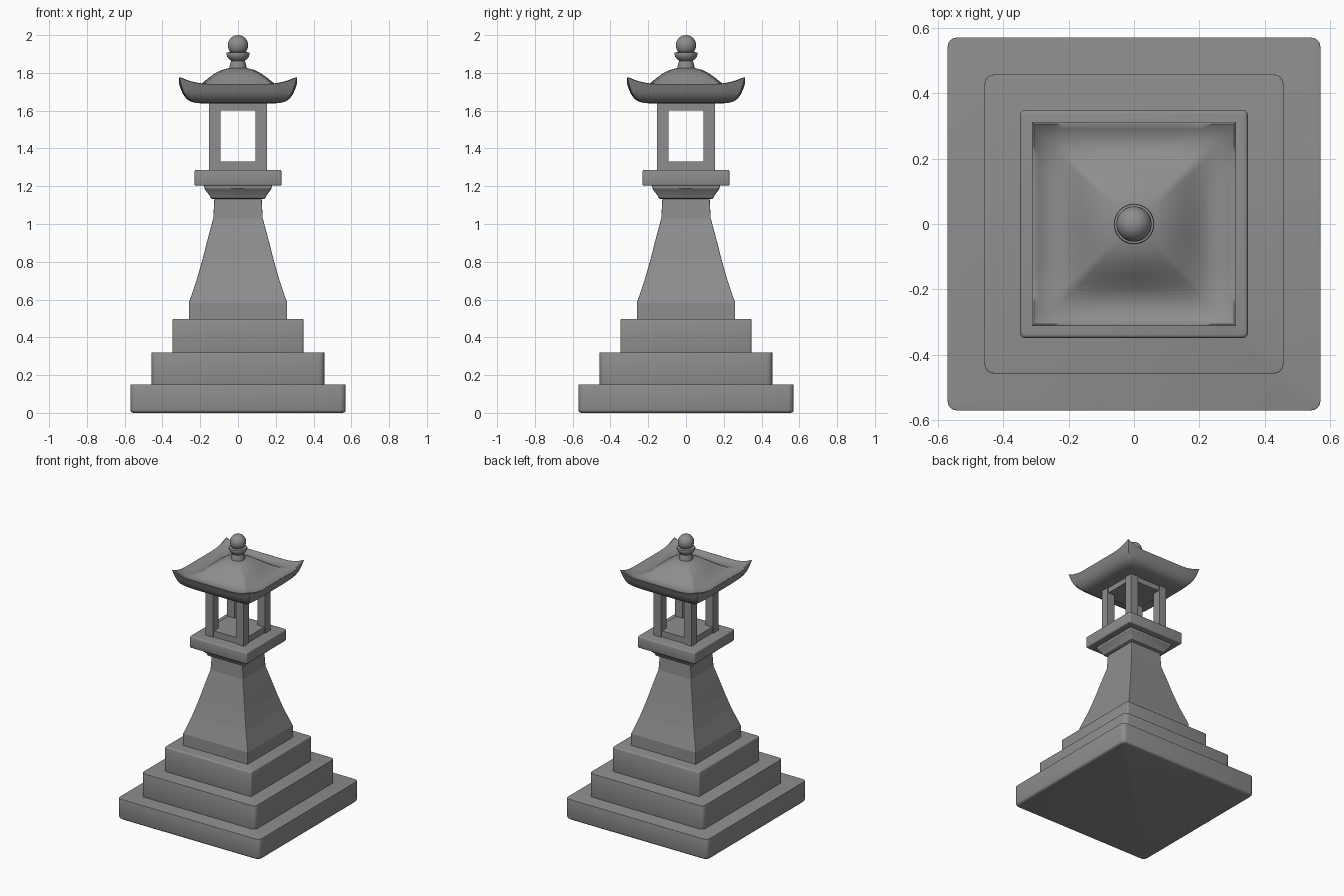
import bpy, bmesh, math

if "Cube" in bpy.data.objects:
    bpy.data.objects.remove(bpy.data.objects["Cube"])

stone = bpy.data.materials.new("grey stone")
stone.diffuse_color = (0.27, 0.27, 0.27, 1)
stone.use_nodes = True
stone.node_tree.nodes["Principled BSDF"].inputs["Base Color"].default_value = stone.diffuse_color


def finish(name, bm, smooth=None):
    bmesh.ops.recalc_face_normals(bm, faces=bm.faces)
    me = bpy.data.meshes.new(name)
    bm.to_mesh(me)
    bm.free()
    me.materials.append(stone)
    ob = bpy.data.objects.new(name, me)
    bpy.context.collection.objects.link(ob)
    if smooth:
        bpy.ops.object.select_all(action='DESELECT')
        ob.select_set(True)
        bpy.context.view_layer.objects.active = ob
        bpy.ops.object.shade_smooth_by_angle(angle=math.radians(smooth))
    return ob


def loft(name, rings, smooth=None):
    """Skin a list of closed rings of points and cap both ends."""
    bm = bmesh.new()
    vs = [[bm.verts.new(p) for p in ring] for ring in rings]
    n = len(vs[0])
    for a, b in zip(vs, vs[1:]):
        for i in range(n):
            j = (i + 1) % n
            bm.faces.new((a[i], a[j], b[j], b[i]))
    bm.faces.new(vs[0][::-1])
    bm.faces.new(vs[-1])
    return finish(name, bm, smooth)


def rounded_square(h, z, r, steps=4):
    """Square ring of half width h with corner radius r."""
    pts = []
    for k in range(4):
        a0 = k * math.pi / 2
        cx = (h - r) * (1 if k in (0, 3) else -1)
        cy = (h - r) * (1 if k in (0, 1) else -1)
        for s in range(steps + 1):
            a = a0 + s / steps * math.pi / 2
            pts.append((cx + r * math.cos(a), cy + r * math.sin(a), z))
    return pts


def square_loft(name, profile, r, smooth=None):
    return loft(name, [rounded_square(h, z, r) for h, z in profile], smooth)


def slab(name, h, z0, z1, r, low, high):
    """Square slab with softened bottom and top edges."""
    prof = []
    for s in range(4):
        a = s / 3 * math.pi / 2
        prof.append((h - low * (1 - math.sin(a)), z0 + low * (1 - math.cos(a))))
    for s in range(4):
        a = s / 3 * math.pi / 2
        prof.append((h - high * (1 - math.cos(a)), z1 - high * (1 - math.sin(a))))
    return square_loft(name, prof, r, 40)


def box(name, x0, x1, y0, y1, z0, z1):
    return loft(name, [[(x0, y0, z), (x1, y0, z), (x1, y1, z), (x0, y1, z)]
                       for z in (z0, z1)])


# Stepped base
slab("base_step_bottom", 0.57, 0.0, 0.15, 0.03, 0.016, 0.002)
slab("base_step_middle", 0.457, 0.14, 0.32, 0.03, 0.002, 0.002)
slab("base_step_top", 0.348, 0.31, 0.498, 0.014, 0.002, 0.01)

# Flared shaft
square_loft("shaft", [(0.26, 0.49), (0.26, 0.583), (0.217, 0.71), (0.186, 0.82),
                      (0.158, 0.93), (0.131, 1.03), (0.125, 1.14)], 0.004)

# Collar and platform under the light chamber
square_loft("collar", [(0.138, 1.133), (0.146, 1.138), (0.15, 1.15),
                       (0.178, 1.187), (0.18, 1.21)], 0.008, 30)
slab("platform", 0.23, 1.203, 1.286, 0.01, 0.008, 0.008)

# Light chamber: sill, lintel and four posts
box("chamber_sill", -0.146, 0.146, -0.146, 0.146, 1.28, 1.33)
box("chamber_lintel", -0.146, 0.146, -0.146, 0.146, 1.60, 1.66)
for i, (sx, sy) in enumerate(((1, 1), (-1, 1), (-1, -1), (1, -1))):
    xs, ys = sorted((sx * 0.093, sx * 0.153)), sorted((sy * 0.093, sy * 0.153))
    box(f"post_{i + 1}", *xs, *ys, 1.28, 1.66)


# Roof: upturned eaves with raised corners and a soft dome
def roof_ring(r, z, lift, roundness, n=20):
    pts = []
    for k in range(4):
        ca, sa = round(math.cos(k * math.pi / 2)), round(math.sin(k * math.pi / 2))
        for i in range(n):
            t = -1 + 2 * i / n
            a = t * math.pi / 4
            x = r * (1 + (math.cos(a) - 1) * roundness)
            y = r * (t + (math.sin(a) - t) * roundness)
            up = lift * max(0.0, (abs(t) - 0.5) / 0.5) ** 2
            pts.append((ca * x - sa * y, sa * x + ca * y, z + up))
    return pts


roof = [(0.10, 1.638, 0, 0), (0.19, 1.638, 0, 0), (0.225, 1.641, 0, 0),
        (0.25, 1.648, 0.004, 0), (0.272, 1.662, 0.01, 0), (0.289, 1.684, 0.018, 0),
        (0.301, 1.71, 0.027, 0), (0.310, 1.735, 0.036, 0), (0.312, 1.74, 0.036, 0),
        (0.305, 1.742, 0.035, 0), (0.29, 1.733, 0.026, 0), (0.265, 1.725, 0.016, 0),
        (0.24, 1.724, 0.007, 0.04), (0.215, 1.731, 0.002, 0.1), (0.19, 1.746, 0, 0.2),
        (0.165, 1.766, 0, 0.32), (0.14, 1.785, 0, 0.45), (0.115, 1.802, 0, 0.6),
        (0.085, 1.816, 0, 0.8), (0.05, 1.825, 0, 1), (0.02, 1.828, 0, 1)]
loft("roof", [roof_ring(*p) for p in roof], 50)


# Finial: turned neck and cup with a ball on top
def turned(name, profile, n=32):
    return loft(name, [[(r * math.cos(2 * math.pi * i / n),
                         r * math.sin(2 * math.pi * i / n), z) for i in range(n)]
                       for r, z in profile], 35)


turned("finial_neck", [(0.047, 1.815), (0.046, 1.83), (0.037, 1.864), (0.03, 1.868)])
turned("finial_cup", [(0.034, 1.862), (0.048, 1.873), (0.057, 1.885),
                      (0.062, 1.902), (0.060, 1.908), (0.03, 1.912)])
bm = bmesh.new()
bmesh.ops.create_uvsphere(bm, u_segments=32, v_segments=16, radius=0.054)
bmesh.ops.translate(bm, verts=bm.verts, vec=(0, 0, 1.946))
finish("finial_ball", bm, 60)
